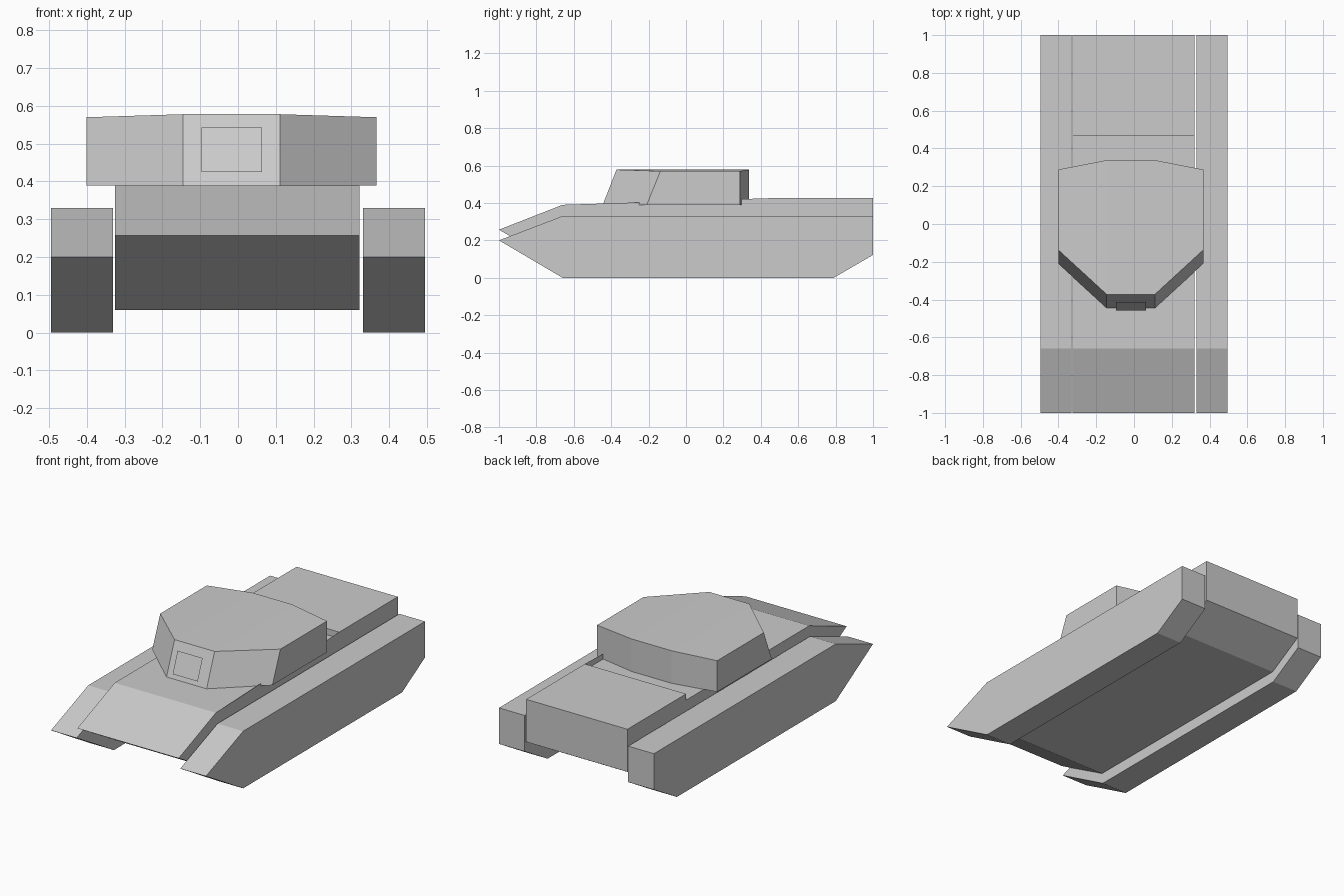
import bpy, bmesh

if "Cube" in bpy.data.objects:
    bpy.data.objects.remove(bpy.data.objects["Cube"])


def finish(name, bm):
    bmesh.ops.recalc_face_normals(bm, faces=bm.faces)
    me = bpy.data.meshes.new(name)
    bm.to_mesh(me)
    bm.free()
    ob = bpy.data.objects.new(name, me)
    bpy.context.collection.objects.link(ob)
    return ob


def loft(name, ring_a, ring_b):
    """Closed solid between two matching outlines."""
    bm = bmesh.new()
    a = [bm.verts.new(p) for p in ring_a]
    b = [bm.verts.new(p) for p in ring_b]
    n = len(a)
    bm.faces.new(a)
    cap = bm.faces.new(b)
    for i in range(n):
        j = (i + 1) % n
        bm.faces.new((a[i], a[j], b[j], b[i]))
    if n > 4:
        bmesh.ops.triangulate(bm, faces=[cap])
    return finish(name, bm)


def extrude_x(name, profile, x0, x1):
    return loft(name, [(x0, y, z) for y, z in profile],
                [(x1, y, z) for y, z in profile])


# Track housings, one each side
track = [(-1, 0.2), (-0.66, 0.33), (1, 0.33), (1, 0.122), (0.79, 0), (-0.66, 0)]
for side, s in (("left", -1), ("right", 1)):
    extrude_x(side + "_track", track, s * 0.331, s * 0.495)

# Hull with raised engine deck at the rear
hull = [(-1, 0.257), (-0.66, 0.39), (0.465, 0.39), (0.465, 0.426),
        (1, 0.426), (1, 0.18), (0.79, 0.06), (-0.66, 0.06)]
extrude_x("hull", hull, -0.326, 0.321)

# Turret: half outline as (offset, base y, top y, top z), mirrored about its axis
cx = -0.017
half = [(0.128, -0.445, -0.372, 0.578), (0.384, -0.21, -0.137, 0.57),
        (0.384, 0.288, 0.288, 0.57), (0.128, 0.338, 0.338, 0.578)]
ring = [(cx + x, b, t, z) for x, b, t, z in half]
ring += [(cx - x, b, t, z) for x, b, t, z in reversed(half)]

bm = bmesh.new()
base = [bm.verts.new((x, b, 0.39)) for x, b, t, z in ring]
top = [bm.verts.new((x, t, z)) for x, b, t, z in ring]
bm.faces.new(base)
for i in range(8):
    j = (i + 1) % 8
    bm.faces.new((base[i], base[j], top[j], top[i]))
# Roof: flat centre strip with gently falling sides
for ids in ((0, 1, 2, 3), (4, 5, 6, 7), (0, 3, 4, 7)):
    bm.faces.new([top[i] for i in ids])
finish("turret", bm)

# Thin gun plate standing just off the sloped turret front
bm = bmesh.new()
bm.faces.new([bm.verts.new(p) for p in (
    (-0.096, -0.459, 0.425), (0.064, -0.459, 0.425),
    (0.064, -0.414, 0.543), (-0.096, -0.414, 0.543))])
bm.normal_update()
me = bpy.data.meshes.new("gun_plate")
bm.to_mesh(me)
bm.free()
bpy.context.collection.objects.link(bpy.data.objects.new("gun_plate", me))
